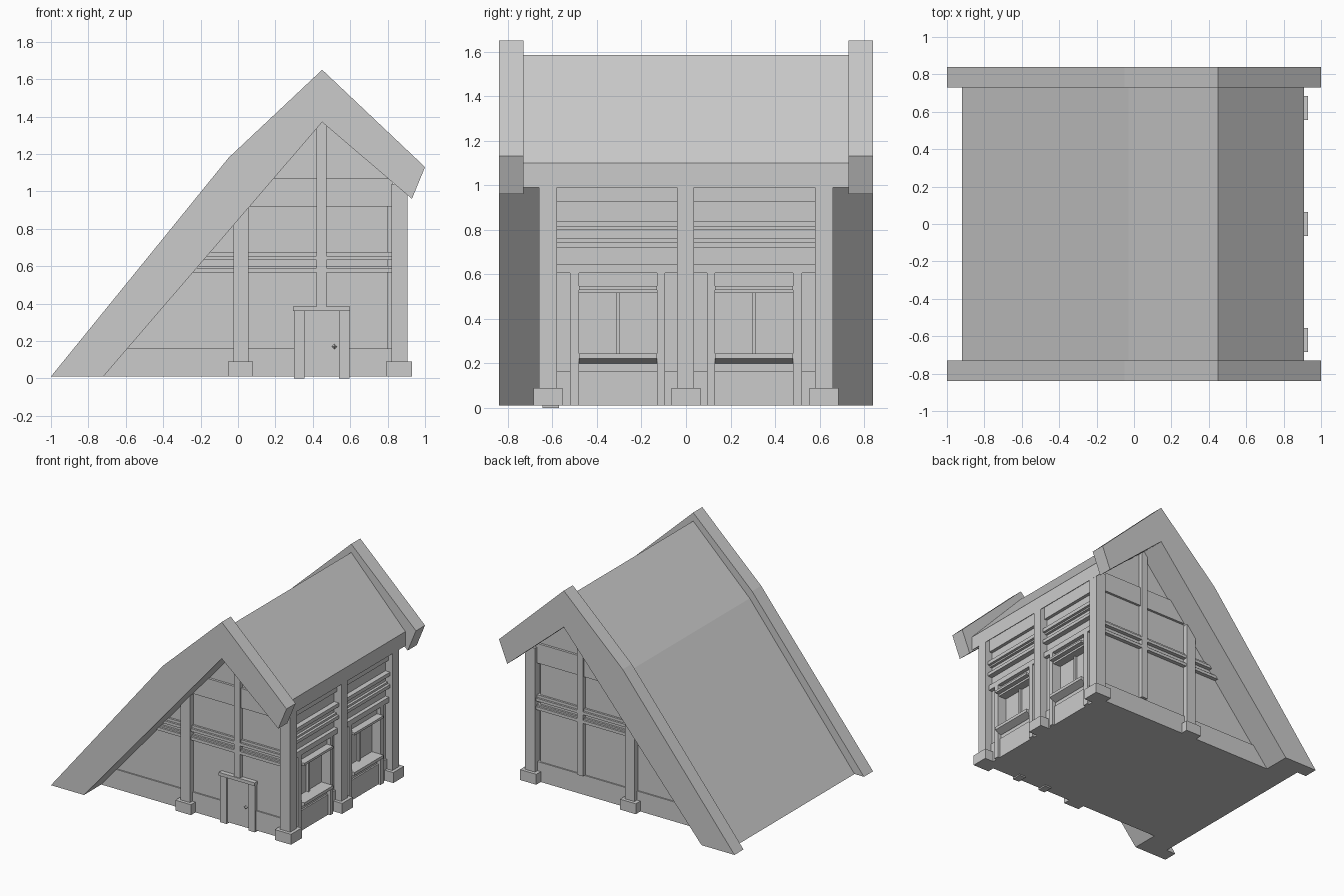
import bpy, bmesh

cube = bpy.data.objects.get("Cube")
if cube:
    bpy.data.objects.remove(cube, do_unlink=True)

grey = bpy.data.materials.new("plain_grey")
grey.use_nodes = True
colour = (0.6, 0.6, 0.6, 1)
grey.diffuse_color = colour
grey.node_tree.nodes["Principled BSDF"].inputs["Base Color"].default_value = colour


def finish(name, bm):
    bmesh.ops.recalc_face_normals(bm, faces=bm.faces)
    mesh = bpy.data.meshes.new(name)
    bm.to_mesh(mesh)
    bm.free()
    mesh.materials.append(grey)
    obj = bpy.data.objects.new(name, mesh)
    bpy.context.collection.objects.link(obj)
    return obj


def box(name, xs, ys, zs):
    """Box between two limits on each axis."""
    bm = bmesh.new()
    bmesh.ops.create_cube(bm, size=1)
    for v in bm.verts:
        v.co = [lim[int(c > 0)] for lim, c in zip((xs, ys, zs), v.co)]
    return finish(name, bm)


def prism(name, profile, y0, y1):
    """Extrude an x-z profile along y."""
    bm = bmesh.new()
    face = bm.faces.new([bm.verts.new((x, y0, z)) for x, z in profile])
    ext = bmesh.ops.extrude_face_region(bm, geom=[face])
    for v in ext["geom"]:
        if isinstance(v, bmesh.types.BMVert):
            v.co.y = y1
    return finish(name, bm)


BASE = 0.01
WALL = 0.62


def slope_x(z):
    """Start of a gable board, tucked just inside the long roof slope."""
    return -0.73 + (z - BASE) * 0.86


# Body of the house and roof
prism("house_body", [(-0.73, BASE), (0.45, 1.375), (0.80, 1.08), (0.80, BASE)], -WALL, WALL)
under = [(0.45, 1.37), (-0.72, BASE)]
prism("roof", [(-0.92, BASE), (-0.03, 1.12), (0.45, 1.585), (0.91, 1.10), (0.91, 0.99)] + under,
      -0.73, 0.73)

# Gable ends, front and back
for s, end in ((-1, "front"), (1, "back")):
    def span(a, b):
        return sorted((s * a, s * b))

    prism(end + "_gable_board",
          [(-1, BASE), (-0.05, 1.18), (0.45, 1.65), (1, 1.13), (0.93, 0.96)] + under,
          *span(0.73, 0.84))
    for part, z0, z1, out in (("plinth", BASE, 0.16, 0.63),
                              ("lower_beam", 0.567, 0.59, 0.65),
                              ("lower_beam_cap", 0.59, 0.602, 0.635),
                              ("upper_beam", 0.633, 0.655, 0.65),
                              ("upper_beam_cap", 0.655, 0.675, 0.635),
                              ("gable_band", 0.92, 1.07, 0.638)):
        box(f"{end}_{part}", (slope_x(z0), 0.83), span(0.6, out), (z0, z1))
    box(end + "_gable_post", (0.42, 0.472), span(0.6, 0.65),
        (0.36 if s < 0 else 0.16, 1.38))
    # Main posts with footings
    for part, x0, x1, top in (("middle", -0.025, 0.055, 0.93), ("corner", 0.82, 0.905, 1.04)):
        box(f"{end}_{part}_post", (x0, x1), span(0.58, 0.66), (BASE, top))
        box(f"{end}_{part}_footing", (x0 - 0.028, x1 + 0.025), span(0.555, 0.685), (BASE, 0.09))

# Door with frame and knob
box("door", (0.35, 0.545), (-0.632, -0.6), (BASE, 0.365))
for side, x0 in (("right", 0.30), ("left", 0.54)):
    box(side + "_door_jamb", (x0, x0 + 0.055), (-0.645, -0.57), (0, 0.36))
box("door_lintel", (0.295, 0.6), (-0.655, -0.57), (0.36, 0.385))
bm = bmesh.new()
bmesh.ops.create_uvsphere(bm, u_segments=4, v_segments=2, radius=0.014)
bmesh.ops.translate(bm, verts=bm.verts, vec=(0.515, -0.64, 0.17))
finish("door_knob", bm)

# Eave side: centre post and wall layers around the window recesses
box("eave_centre_post", (0.78, 0.905), (-0.04, 0.035), (BASE, 1.04))
box("eave_centre_footing", (0.78, 0.93), (-0.065, 0.065), (BASE, 0.09))
box("eave_wall_below", (0.79, 0.845), (-0.6, 0.6), (BASE, 0.245))
box("eave_wall_above", (0.79, 0.845), (-0.6, 0.6), (0.515, 1.04))
box("eave_wall_centre", (0.79, 0.845), (-0.13, 0.13), (0.24, 0.52))
box("eave_plinth", (0.79, 0.857), (-0.6, 0.6), (BASE, 0.165))
box("eave_beam", (0.79, 0.875), (-0.6, 0.6), (0.605, 0.645))

for s, side in ((-1, "front"), (1, "back")):
    def across(a, b):
        return sorted((s * a, s * b))

    box(side + "_eave_pier", (0.79, 0.845), across(0.48, 0.6), (0.24, 0.52))
    for part, a, b in (("inner", 0.095, 0.13), ("outer", 0.48, 0.52)):
        box(f"{side}_window_{part}_jamb", (0.79, 0.875), across(a, b), (BASE, 0.61))
    # Window mullion, lintel, and sill with a slanted underside
    box(side + "_window_mullion", (0.79, 0.82), across(0.298, 0.315), (0.24, 0.52))
    box(side + "_window_head", (0.79, 0.865), across(0.13, 0.48), (0.515, 0.53))
    box(side + "_window_lintel", (0.79, 0.9), across(0.13, 0.48), (0.53, 0.548))
    prism(side + "_window_sill",
          [(0.79, 0.20), (0.85, 0.20), (0.9, 0.222), (0.9, 0.245), (0.79, 0.245)],
          *across(0.13, 0.48))
    # Upper rails
    for part, z0, z1, out in (("lower_rail", 0.72, 0.745, 0.885),
                              ("lower_rail_cap", 0.745, 0.76, 0.865),
                              ("upper_rail_step", 0.80, 0.812, 0.865),
                              ("upper_rail", 0.812, 0.84, 0.885),
                              ("top_band", 0.925, 1.03, 0.87)):
        box(f"{side}_eave_{part}", (0.79, out), across(0.03, 0.59), (z0, z1))
